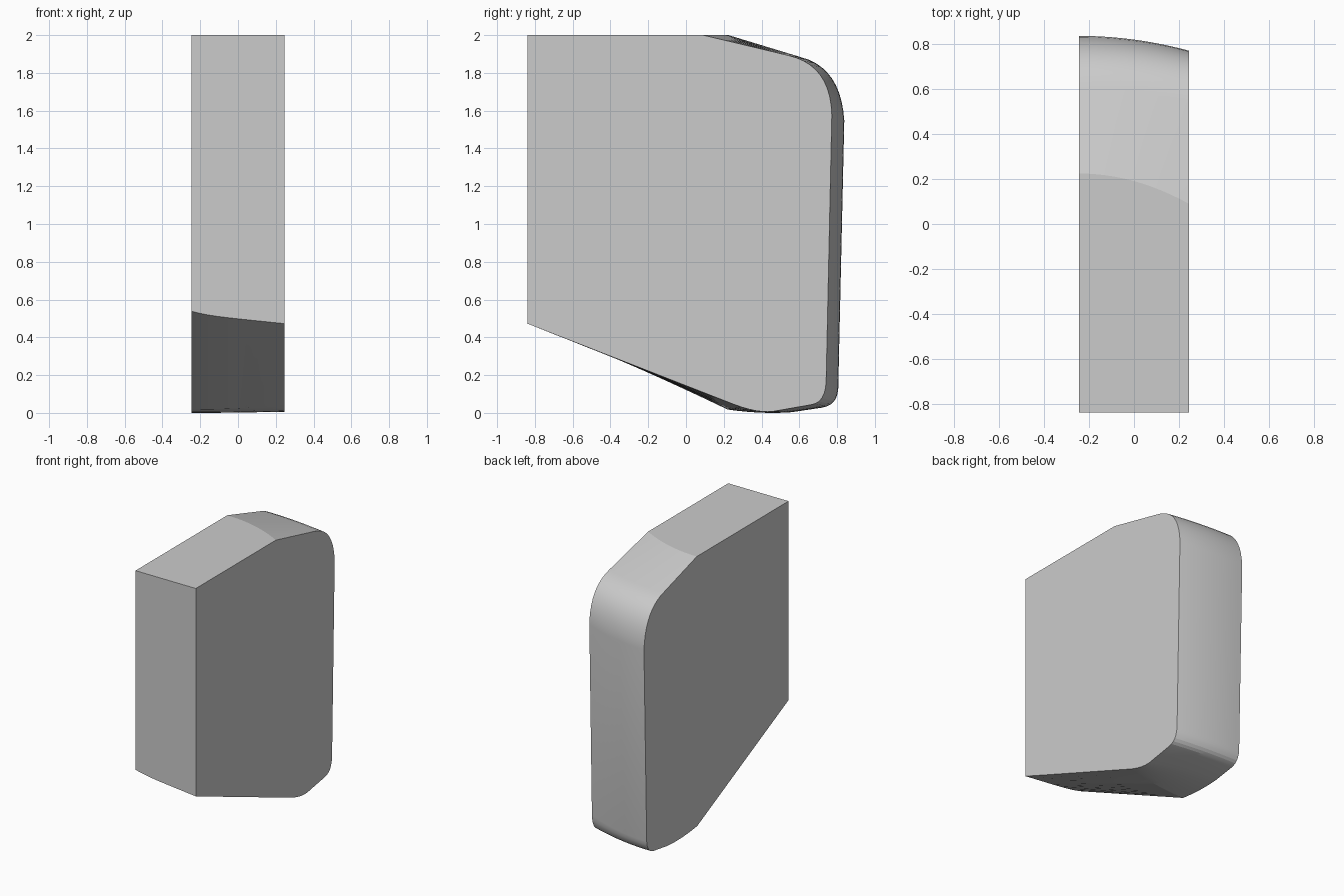
import bpy, bmesh, math
from mathutils import Vector

if "Cube" in bpy.data.objects:
    bpy.data.objects.remove(bpy.data.objects["Cube"])

HALF = 0.245
STEPS = 12


def bend(a, c, b, n):
    # Rounded corner from a to b, pulled towards c
    a, c, b = Vector(a), Vector(c), Vector(b)
    return [a * (1 - t) ** 2 + c * 2 * t * (1 - t) + b * t * t
            for t in (i / n for i in range(n + 1))]


def profile(back_low, top_edge, shoulder, chin, sole):
    # Side outline in (y, z), clockwise from the lower front corner
    pts = [Vector((-0.84, back_low)), Vector((-0.84, 2)), Vector((top_edge, 2))]
    return pts + bend(*shoulder, 10) + bend(*chin, 6) + bend(*sole, 6)


left = profile(0.54, 0.225,
               ((0.61, 1.885), (0.82, 1.83), (0.838, 1.55)),
               ((0.806, 0.13), (0.80, 0.042), (0.72, 0.03)),
               ((0.56, 0.006), (0.40, -0.006), (0.22, 0.02)))
right = profile(0.475, 0.09,
                ((0.54, 1.895), (0.765, 1.845), (0.772, 1.58)),
                ((0.742, 0.17), (0.738, 0.055), (0.66, 0.045)),
                ((0.46, 0.01), (0.38, 0.0), (0.26, 0.045)))

# Loft the body between both side outlines along a shallow curve
bm = bmesh.new()
rings = []
for i in range(STEPS + 1):
    t = i / STEPS
    ring = []
    for k, (a, b) in enumerate(zip(left, right)):
        p = a.lerp(b, t * t)
        if k == 0:
            p.y = 0.475 + 0.05 * (1 - t) + 0.015 * (1 - t) ** 6
        ring.append(bm.verts.new((-HALF + 2 * HALF * t, p.x, max(p.y, 0))))
    rings.append(ring)
n = len(left)
for r, s in zip(rings, rings[1:]):
    for k in range(n):
        j = (k + 1) % n
        bm.faces.new((r[k], r[j], s[j], s[k]))
bm.faces.new(rings[0])
bm.faces.new(rings[-1])
bmesh.ops.recalc_face_normals(bm, faces=bm.faces)

# Stand the body exactly on the floor
low = min(v.co.z for v in bm.verts)
for v in bm.verts:
    if v.co.z < 1.99:
        v.co.z -= low

mesh = bpy.data.meshes.new("curved_block")
bm.to_mesh(mesh)
bm.free()
obj = bpy.data.objects.new("curved_block", mesh)
bpy.context.collection.objects.link(obj)
bpy.context.view_layer.objects.active = obj
obj.select_set(True)
bpy.ops.object.shade_smooth_by_angle(angle=math.radians(14))
